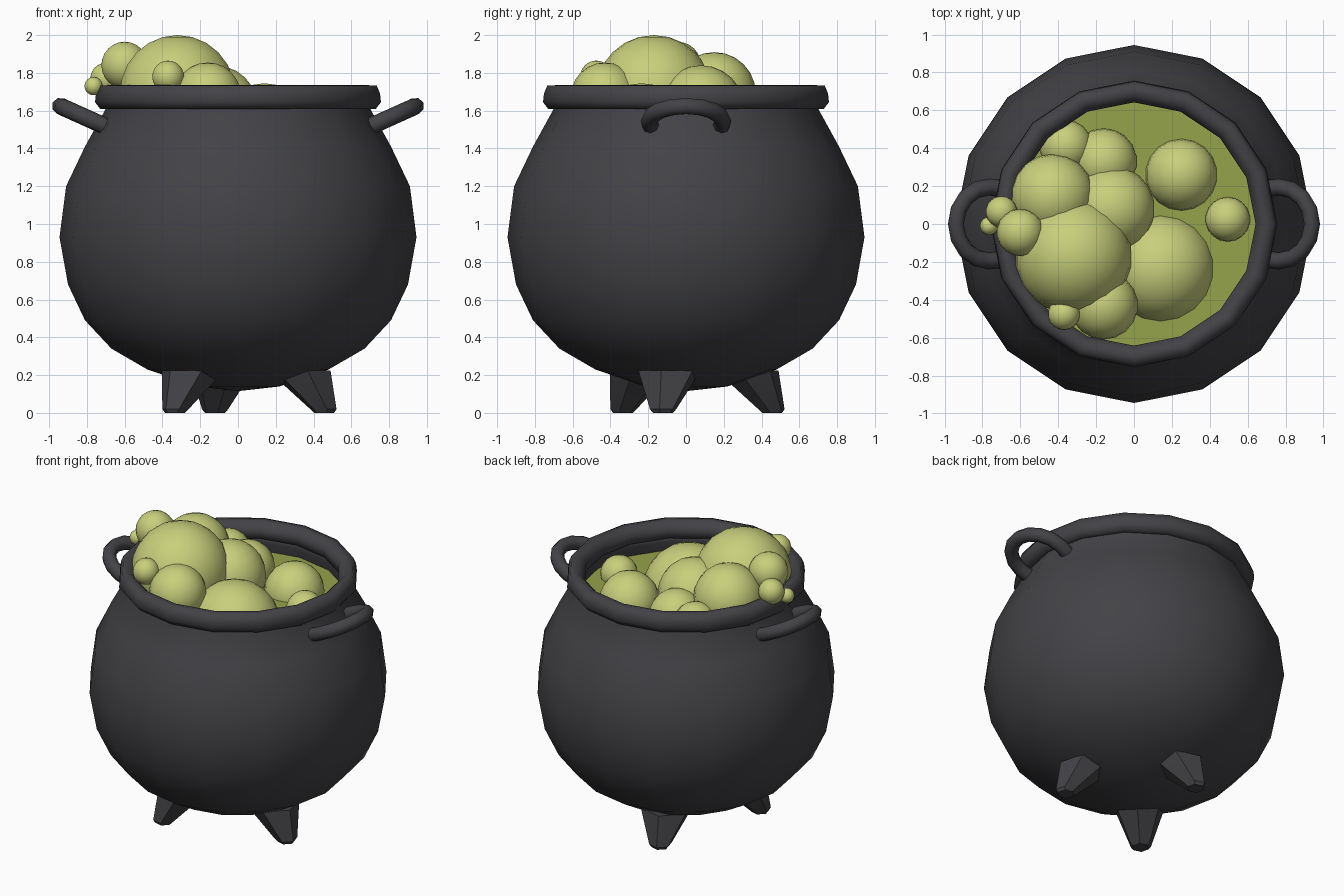
import bpy, bmesh, math
from math import cos, sin, pi, radians
from mathutils import Matrix, Vector

if "Cube" in bpy.data.objects:
    bpy.data.objects.remove(bpy.data.objects["Cube"])


def mat(name, rgb):
    m = bpy.data.materials.new(name)
    m.diffuse_color = (*rgb, 1)
    m.use_nodes = True
    m.node_tree.nodes["Principled BSDF"].inputs["Base Color"].default_value = m.diffuse_color
    return m


IRON = mat("dark iron", (0.056, 0.056, 0.063))
LIQUID = mat("green brew", (0.30, 0.36, 0.07))
BUBBLE = mat("pale green foam", (0.58, 0.63, 0.20))


def add(name, bm, material, smooth=True, angle=None):
    bmesh.ops.recalc_face_normals(bm, faces=bm.faces)
    me = bpy.data.meshes.new(name)
    bm.to_mesh(me)
    bm.free()
    me.materials.append(material)
    ob = bpy.data.objects.new(name, me)
    bpy.context.collection.objects.link(ob)
    for p in me.polygons:
        p.use_smooth = smooth
    if angle:
        bpy.context.view_layer.objects.active = ob
        ob.select_set(True)
        bpy.ops.object.shade_smooth_by_angle(angle=radians(angle))
        ob.select_set(False)
    return ob


def lathe(name, profile, material, closed=False, n=16):
    bm = bmesh.new()
    rings = [[bm.verts.new((r * cos(2 * pi * i / n), r * sin(2 * pi * i / n), z))
              for i in range(n)] for r, z in profile]
    pairs = list(zip(rings, rings[1:]))
    if closed:
        pairs.append((rings[-1], rings[0]))
    for a, b in pairs:
        for i in range(n):
            j = (i + 1) % n
            bm.faces.new((a[i], a[j], b[j], b[i]))
    bmesh.ops.remove_doubles(bm, verts=bm.verts, dist=0.0005)
    return add(name, bm, material)


# Pot body: round belly, then inner wall down past the liquid
lathe("pot_body", [(0, 0.115), (0.22, 0.14), (0.48, 0.23), (0.67, 0.34), (0.81, 0.49),
                   (0.90, 0.68), (0.945, 0.93), (0.91, 1.20), (0.81, 1.41), (0.70, 1.61),
                   (0.70, 1.66), (0.66, 1.66), (0.655, 1.60), (0.69, 1.48)], IRON)

# Thick rolled rim
lathe("pot_rim", [(0.645, 1.63), (0.69, 1.608), (0.73, 1.61), (0.757, 1.645), (0.752, 1.69),
                  (0.735, 1.732), (0.685, 1.735), (0.642, 1.69)], IRON, closed=True)

# Liquid surface
bm = bmesh.new()
bmesh.ops.create_circle(bm, cap_ends=True, segments=16, radius=0.68,
                        matrix=Matrix.Translation((0, 0, 1.535)))
add("liquid_surface", bm, LIQUID, smooth=False)

# Side handles: tilted half loops
path = [(0.69, 0.185)] + [(0.765 + 0.175 * cos(a), 0.195 * sin(a))
                          for a in [pi / 2 - pi * i / 8 for i in range(9)]] + [(0.69, -0.185)]
for side, label in ((1, "right"), (-1, "left")):
    bm = bmesh.new()
    pts = [Vector((side * x, y, 1.525 + (x - 0.72) * 0.45)) for x, y in path]
    normal = Vector((-side * 0.45, 0, 1)).normalized()
    rings = []
    for k, p in enumerate(pts):
        t = (pts[min(k + 1, len(pts) - 1)] - pts[max(k - 1, 0)]).normalized()
        b = t.cross(normal)
        rings.append([bm.verts.new(p + 0.045 * (normal * cos(pi * i / 4) + b * sin(pi * i / 4)))
                      for i in range(8)])
    for a, b in zip(rings, rings[1:]):
        for i in range(8):
            j = (i + 1) % 8
            bm.faces.new((a[i], a[j], b[j], b[i]))
    bm.faces.new(rings[0])
    bm.faces.new(rings[-1])
    add(label + "_handle", bm, IRON, angle=60)

# Three tapered, splayed feet
for k, deg in enumerate((-15, 105, 225)):
    bm = bmesh.new()
    rot = Matrix.Rotation(radians(deg), 3, 'Z')
    rings = []
    for cx, r, z in ((0.335, 0.172, 0.225), (0.468, 0.072, 0.02), (0.472, 0.055, 0.0)):
        rings.append([bm.verts.new(rot @ Vector((cx + r * cos(pi * i / 3), r * sin(pi * i / 3), z)))
                      for i in range(6)])
    for a, b in zip(rings, rings[1:]):
        for i in range(6):
            j = (i + 1) % 6
            bm.faces.new((a[i], a[j], b[j], b[i]))
    bm.faces.new(rings[0])
    bm.faces.new(rings[-1])
    add("foot_%d" % (k + 1), bm, IRON, angle=30)

# Foam bubbles: x, y, z, radius
bubbles = [(-0.32, -0.17, 1.69, 0.31), (-0.43, 0.15, 1.69, 0.22), (-0.12, 0.08, 1.61, 0.23),
           (-0.16, 0.33, 1.56, 0.175), (-0.36, 0.41, 1.59, 0.14), (0.14, -0.235, 1.455, 0.29),
           (0.25, 0.26, 1.53, 0.19), (0.495, 0.025, 1.56, 0.118), (-0.16, -0.43, 1.675, 0.18),
           (-0.37, -0.475, 1.78, 0.085), (-0.60, -0.045, 1.84, 0.125),
           (-0.70, 0.065, 1.77, 0.083), (-0.765, -0.01, 1.73, 0.048)]
for k, (x, y, z, r) in enumerate(bubbles):
    bm = bmesh.new()
    bmesh.ops.create_uvsphere(bm, u_segments=18, v_segments=12, radius=r,
                              matrix=Matrix.Translation((x, y, z)))
    add("bubble_%d" % (k + 1), bm, BUBBLE)
